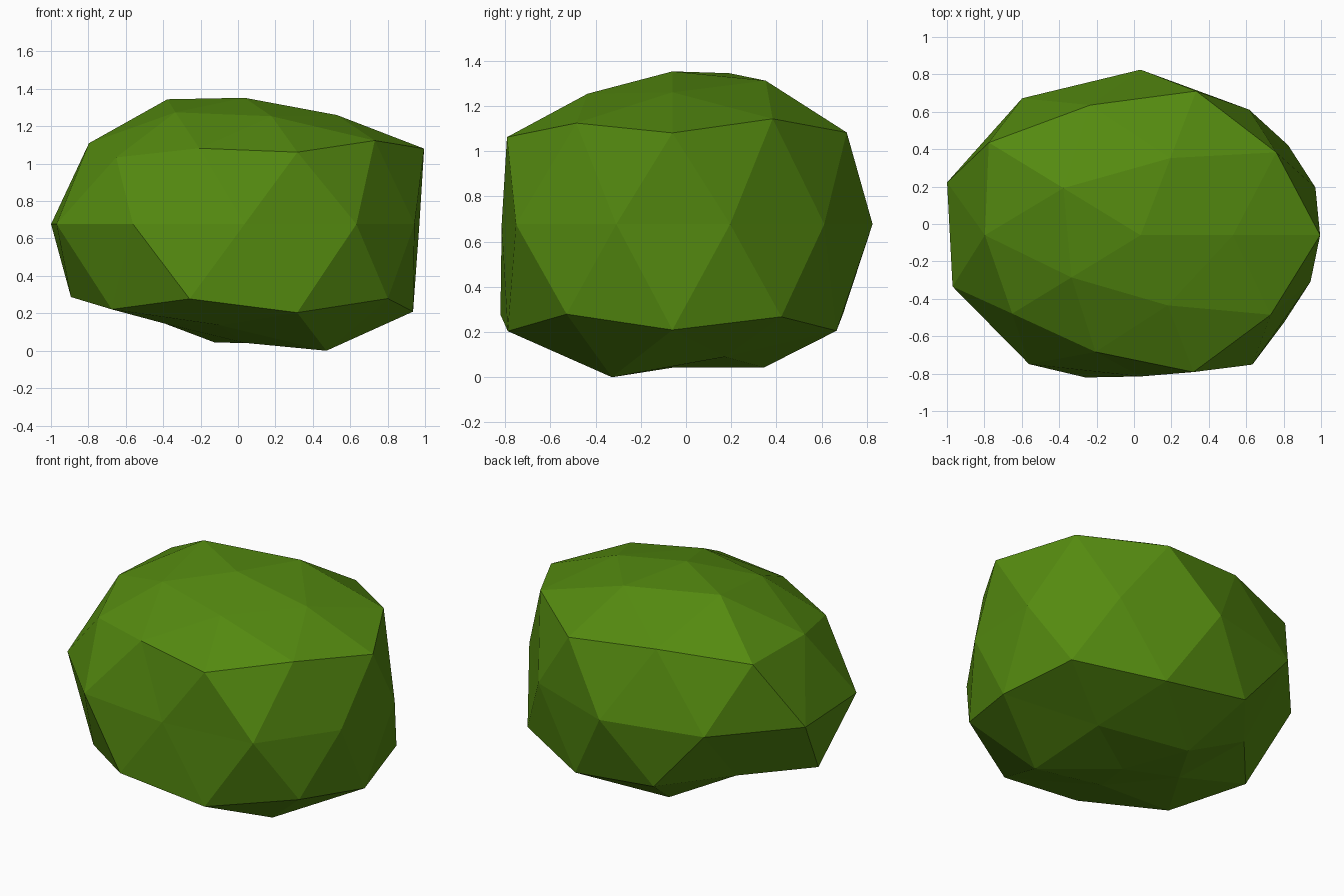
import bpy, bmesh, math
from mathutils import Vector

if "Cube" in bpy.data.objects:
    bpy.data.objects.remove(bpy.data.objects["Cube"])

# Radius of every point of a two-level icosphere, ring by ring from the bottom,
# each ring counter-clockwise from +x
RINGS = [
    [0.69],                                   # bottom pole
    [0.75, 0.81, 0.68, 0.69, 0.865],          # underside
    [0.89, 0.897, 0.74, 0.867, 0.90],         # lower ring, midpoints
    [0.916, 0.887, 0.872, 0.894, 0.89],       # lower ring, corners
    [0.826, 0.83, 0.885, 0.905, 0.914, 0.888, 0.852, 0.755, 0.855, 0.803],  # waist
    [0.902, 0.906, 0.942, 0.797, 0.86],       # upper ring, corners
    [0.886, 0.86, 0.822, 0.771, 0.85],        # upper ring, midpoints
    [0.79, 0.825, 0.815, 0.73, 0.75],         # crown
    [0.734],                                  # top pole
]
CENTRE = Vector((0.035, -0.06, 0.68))
STRETCH = Vector((1.19, 1.0, 1.0))


def ring_order(v):
    angle = round(math.degrees(math.atan2(v.co.y, v.co.x))) % 360
    return round(v.co.z, 2), angle


# Lumpy faceted bush
bm = bmesh.new()
bmesh.ops.create_icosphere(bm, subdivisions=2, radius=1.0)
radii = [r for ring in RINGS for r in ring]
for v, r in zip(sorted(bm.verts, key=ring_order), radii):
    n = v.co.normalized()
    p = n * r * STRETCH
    if abs(n.z) > 0.8:                        # flattened caps, the top tilted
        p.z *= 0.92 - (0.1 * n.x if n.z > 0 else 0)
    v.co = p + CENTRE

# Rest on the ground
low = min(v.co.z for v in bm.verts)
bmesh.ops.translate(bm, verts=bm.verts, vec=(0, 0, -low))
bmesh.ops.recalc_face_normals(bm, faces=bm.faces)

mesh = bpy.data.meshes.new("bush")
bm.to_mesh(mesh)
bm.free()

green = bpy.data.materials.new("leaf green")
green.diffuse_color = (0.089, 0.254, 0.005, 1.0)
green.use_nodes = True
green.node_tree.nodes["Principled BSDF"].inputs["Base Color"].default_value = green.diffuse_color
mesh.materials.append(green)

bush = bpy.data.objects.new("bush", mesh)
bpy.context.collection.objects.link(bush)
